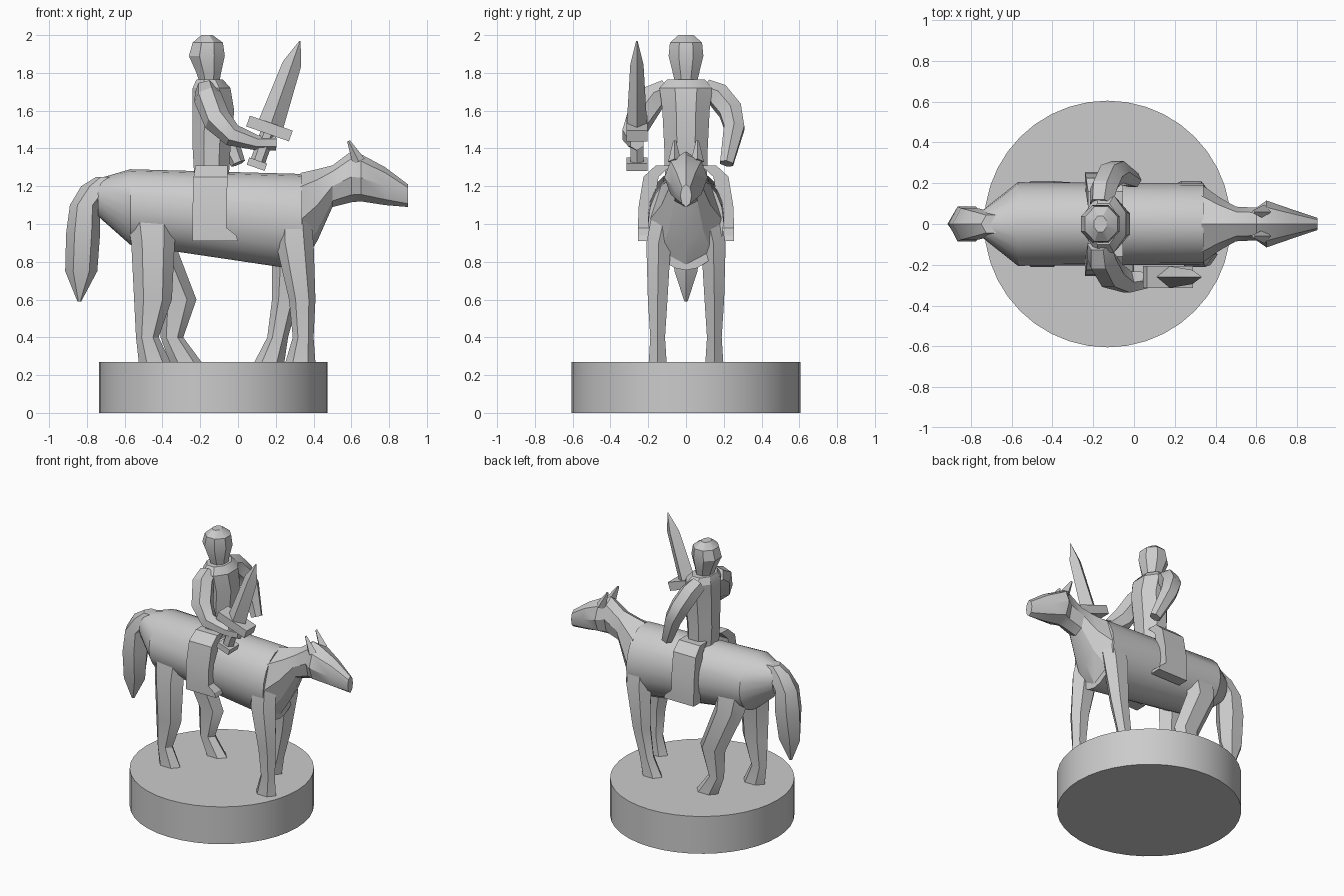
import bpy, bmesh, math
from mathutils import Vector

if "Cube" in bpy.data.objects:
    bpy.data.objects.remove(bpy.data.objects["Cube"])

grey = bpy.data.materials.new("stone grey")
grey.use_nodes = True
colour = (0.6, 0.6, 0.6, 1)
grey.diffuse_color = colour
grey.node_tree.nodes["Principled BSDF"].inputs["Base Color"].default_value = colour

ALONG_X = Vector((1, 0, 0))
SIDEWAYS = Vector((0, 1, 0))
UPRIGHT = Vector((0, 0, 1))
GROUND = 0.265


def spread(value, count):
    """Repeat a single value for every ring."""
    return value if isinstance(value, (tuple, list)) else [value] * count


def skin(name, centres, depth, width, axis=None, sides=8, box=False):
    """Loft elliptical rings; without an axis they follow the path."""
    count = len(centres)
    depth, width = spread(depth, count), spread(width, count)
    turn = math.pi / sides if box else 0
    grow = 1 / math.cos(math.pi / sides) if box else 1
    bm = bmesh.new()
    loops = []
    for k, centre in enumerate(centres):
        ahead = axis or centres[min(k + 1, count - 1)] - centres[max(k - 1, 0)]
        u = ahead.cross(SIDEWAYS).normalized()
        v = ahead.cross(u).normalized()
        loop = []
        for i in range(sides):
            a = turn + math.tau * i / sides
            offset = u * depth[k] * math.cos(a) + v * width[k] * math.sin(a)
            loop.append(bm.verts.new(centre + grow * offset))
        loops.append(loop)
    for low, high in zip(loops, loops[1:]):
        for i in range(sides):
            j = (i + 1) % sides
            bm.faces.new((low[i], low[j], high[j], high[i]))
    bm.faces.new(loops[0])
    bm.faces.new(loops[-1])
    bmesh.ops.recalc_face_normals(bm, faces=bm.faces)
    mesh = bpy.data.meshes.new(name)
    bm.to_mesh(mesh)
    bm.free()
    mesh.materials.append(grey)
    mesh.shade_smooth()
    mesh.set_sharp_from_angle(angle=math.radians(30))
    bpy.context.collection.objects.link(bpy.data.objects.new(name, mesh))


def path(x, z, y=0):
    """Points from coordinate lists; single values are repeated."""
    count = max(len(c) for c in (x, y, z) if isinstance(c, (tuple, list)))
    return [Vector(p) for p in zip(spread(x, count), spread(y, count), spread(z, count))]


# Round plinth
skin("plinth", path(x=-.13, z=(0, .27)), depth=.605, width=.605, axis=UPRIGHT, sides=40)

# Horse trunk from rump to shoulders
skin("horse_barrel", path(x=(-.74, -.57, .34), z=(1.14, 1.09, 1.01)),
     depth=(.1, .2, .255), width=(.07, .205, .2), axis=ALONG_X, sides=20)

# Chest, neck and head
skin("horse_neck_and_head",
     path(x=(.33, .42, .5, .6, .65, .78, .9), z=(1.02, 1.1, 1.2, 1.25, 1.245, 1.2, 1.15)),
     depth=(.25, .19, .11, .135, .125, .1, .06),
     width=(.195, .13, .085, .08, .115, .07, .03), axis=ALONG_X)

# Tail arching from the rump
skin("horse_tail", path(x=(-.7, -.74, -.81, -.82, -.83, -.84), z=(1.25, 1.2, 1.1, .95, .75, .59)),
     depth=(.05, .09, .08, .09, .085, .01), width=(.05, .07, .09, .1, .07, .01),
     axis=UPRIGHT, sides=6)


def horse_leg(name, side, x, depth):
    """One leg through hip, thigh, knee, hock and hoof."""
    skin(name, path(x, z=(1.1, .9, .6, .4, GROUND), y=[side * s for s in (.1, .145, .15, .15, .15)]),
         depth, width=(.08, .075, .06, .045, .055), axis=UPRIGHT, sides=6)


hind = (.14, .115, .1, .06, .085)
fore = (.09, .1, .07, .055, .08)
horse_leg("hind_leg_right", -1, (-.46, -.45, -.45, -.48, -.44), hind)
horse_leg("hind_leg_left", 1, (-.46, -.45, -.32, -.35, -.275), hind)
horse_leg("front_leg_right", -1, (.29, .3, .34, .345, .33), fore)
horse_leg("front_leg_left", 1, (.29, .28, .25, .21, .165), fore)

# Ears, and rider legs with boots
for side, label in ((1, "left"), (-1, "right")):
    skin("ear_" + label, path(x=(.64, .585), z=(1.33, 1.44), y=side * .06),
         depth=(.035, .008), width=(.035, .008), sides=4)
    skin("rider_leg_" + label,
         path(x=(-.14, -.145, -.15, -.15, -.125, -.12), z=(1.31, 1.25, 1.1, .98, .94, .91),
              y=[side * s for s in (.12, .185, .21, .215, .215, .215)]),
         depth=(.085, .09, .09, .09, .115, .12), width=.04, axis=UPRIGHT, sides=4, box=True)

# Rider trunk and hooded head
skin("rider_torso", path(x=(-.14, -.14, -.13, -.14, -.15), z=(1.22, 1.4, 1.6, 1.72, 1.765)),
     depth=(.09, .1, .11, .1, .07), width=(.11, .115, .125, .14, .1), axis=UPRIGHT, box=True)
skin("rider_head", path(x=(-.15, -.155, -.165, -.16, -.165), z=(1.74, 1.8, 1.89, 1.96, 2)),
     depth=(.05, .065, .095, .08, .03), width=(.055, .07, .092, .085, .04),
     axis=UPRIGHT, box=True)

# Left arm hangs to the rein, right arm bends to hold the sword
left_sleeve = (.06, .07, .07, .062, .04)
skin("arm_left", path(x=(-.16, -.15, -.12, -.08, 0), z=(1.71, 1.68, 1.6, 1.51, 1.32),
                      y=(.1, .17, .235, .255, .215)), left_sleeve, left_sleeve, sides=6)
right_sleeve = (.06, .075, .075, .06, .04, .04)
skin("arm_right", path(x=(-.17, -.16, -.11, -.03, .1, .2), z=(1.71, 1.67, 1.55, 1.47, 1.43, 1.43),
                       y=(-.1, -.17, -.25, -.285, -.27, -.26)), right_sleeve, right_sleeve, sides=6)

# Sword, laid out from the hand along its own leaning line
hand = Vector((.14, -.26, 1.43))
blade_line = Vector((.35, 0, 1)).normalized()
across = SIDEWAYS.cross(blade_line)
guard = hand + blade_line * .08
pommel = hand - blade_line * .12
skin("sword_blade", [guard, hand + blade_line * .44, hand + blade_line * .57],
     depth=(.07, .05, .004), width=(.055, .035, .004), sides=4)
skin("sword_grip", [pommel, guard], depth=.04, width=.04, sides=6)
for name, middle, reach, thick in (("guard", guard, .12, .03), ("pommel", pommel, .05, .02)):
    skin("sword_" + name, [middle - across * reach, middle + across * reach],
         depth=thick, width=.055, sides=4, box=True)
